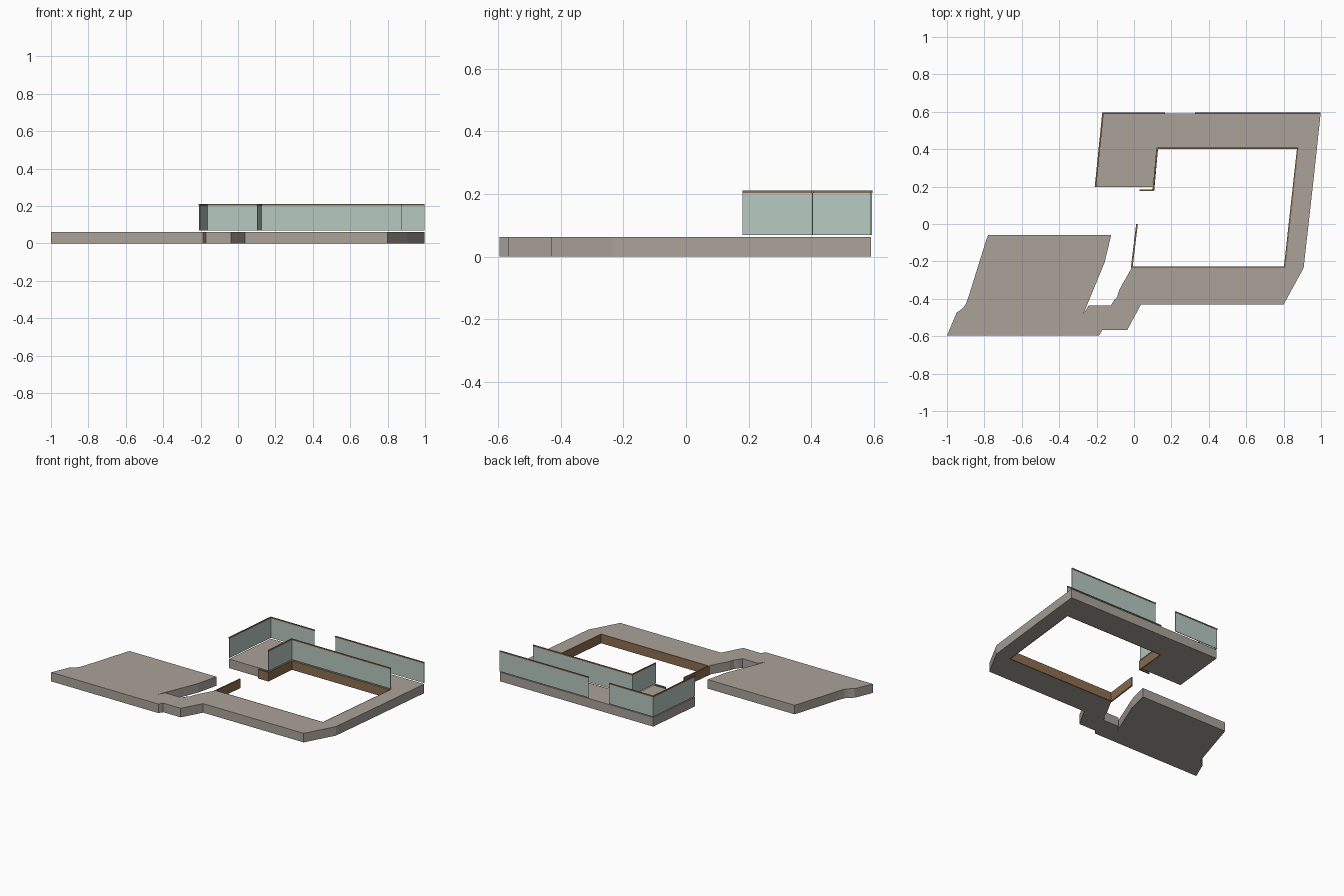
import bpy, bmesh
from mathutils import Vector

if "Cube" in bpy.data.objects:
    bpy.data.objects.remove(bpy.data.objects["Cube"])


def material(name, rgb):
    m = bpy.data.materials.new(name)
    m.diffuse_color = (*rgb, 1)
    m.use_nodes = True
    m.node_tree.nodes["Principled BSDF"].inputs["Base Color"].default_value = m.diffuse_color
    return m


STONE = material("stone", (0.40, 0.36, 0.32))
GLASS = material("pale_glass", (0.47, 0.58, 0.53))
WOOD = material("brown_wood", (0.26, 0.155, 0.085))


def prism(name, outline, z0, z1, mat):
    """Extrude a flat outline from z0 to z1."""
    bm = bmesh.new()
    face = bm.faces.new([bm.verts.new((x, y, z0)) for x, y in outline])
    top = bmesh.ops.extrude_face_region(bm, geom=[face])["geom"]
    bmesh.ops.translate(bm, vec=(0, 0, z1 - z0),
                        verts=[v for v in top if isinstance(v, bmesh.types.BMVert)])
    bmesh.ops.recalc_face_normals(bm, faces=bm.faces)
    mesh = bpy.data.meshes.new(name)
    bm.to_mesh(mesh)
    bm.free()
    mesh.materials.append(mat)
    ob = bpy.data.objects.new(name, mesh)
    bpy.context.collection.objects.link(ob)
    return ob


def strip(name, path, width, z0, z1, mat):
    """Thin upright wall of constant width following a path, mitred at corners."""
    pts = [Vector(p) for p in path]
    dirs = [(b - a).normalized() for a, b in zip(pts, pts[1:])]
    left, right = [], []
    for i, p in enumerate(pts):
        d0, d1 = dirs[max(i - 1, 0)], dirs[min(i, len(dirs) - 1)]
        n0, n1 = Vector((-d0.y, d0.x)), Vector((-d1.y, d1.x))
        off = (n0 + n1) / (1 + n0.dot(n1)) * width / 2
        left.append(p + off)
        right.append(p - off)
    return prism(name, left + right[::-1], z0, z1, mat)


# Paved terrace: walkway around the pool joined to the lower left patio
prism("terrace_slab", [
    (-0.166, 0.592), (0.998, 0.592), (0.958, 0.22), (0.907, -0.235), (0.80, -0.431),
    (0.037, -0.431), (-0.037, -0.568), (-0.17, -0.568), (-0.187, -0.596),
    (-1.0, -0.596), (-0.948, -0.474), (-0.918, -0.452), (-0.90, -0.43), (-0.885, -0.39),
    (-0.79, -0.085), (-0.78, -0.06), (-0.122, -0.06), (-0.157, -0.205),
    (-0.272, -0.485), (-0.243, -0.436), (-0.124, -0.436), (-0.108, -0.41),
    (-0.09, -0.39), (-0.08, -0.355), (-0.013, -0.235), (0.81, -0.235), (0.88, 0.41),
    (0.122, 0.41), (0.10, 0.198), (-0.207, 0.198)], 0, 0.062, STONE)

# Wooden lining around the inside of the pool
strip("pool_lining", [
    (0.016, 0.0), (-0.012, -0.231), (0.806, -0.231), (0.876, 0.406), (0.124, 0.406),
    (0.104, 0.181), (0.03, 0.181)], 0.009, 0, 0.062, WOOD)

# Glass balustrades, each with a wooden handrail
balustrades = {
    "outer_left": [(-0.206, 0.198), (-0.166, 0.593), (0.165, 0.593)],
    "outer_right": [(0.325, 0.593), (0.998, 0.593)],
    "inner": [(0.103, 0.181), (0.124, 0.405), (0.876, 0.405)],
}
for label, path in balustrades.items():
    strip(label + "_glass", path, 0.004, 0.069, 0.203, GLASS)
    strip(label + "_handrail", path, 0.008, 0.203, 0.211, WOOD)
